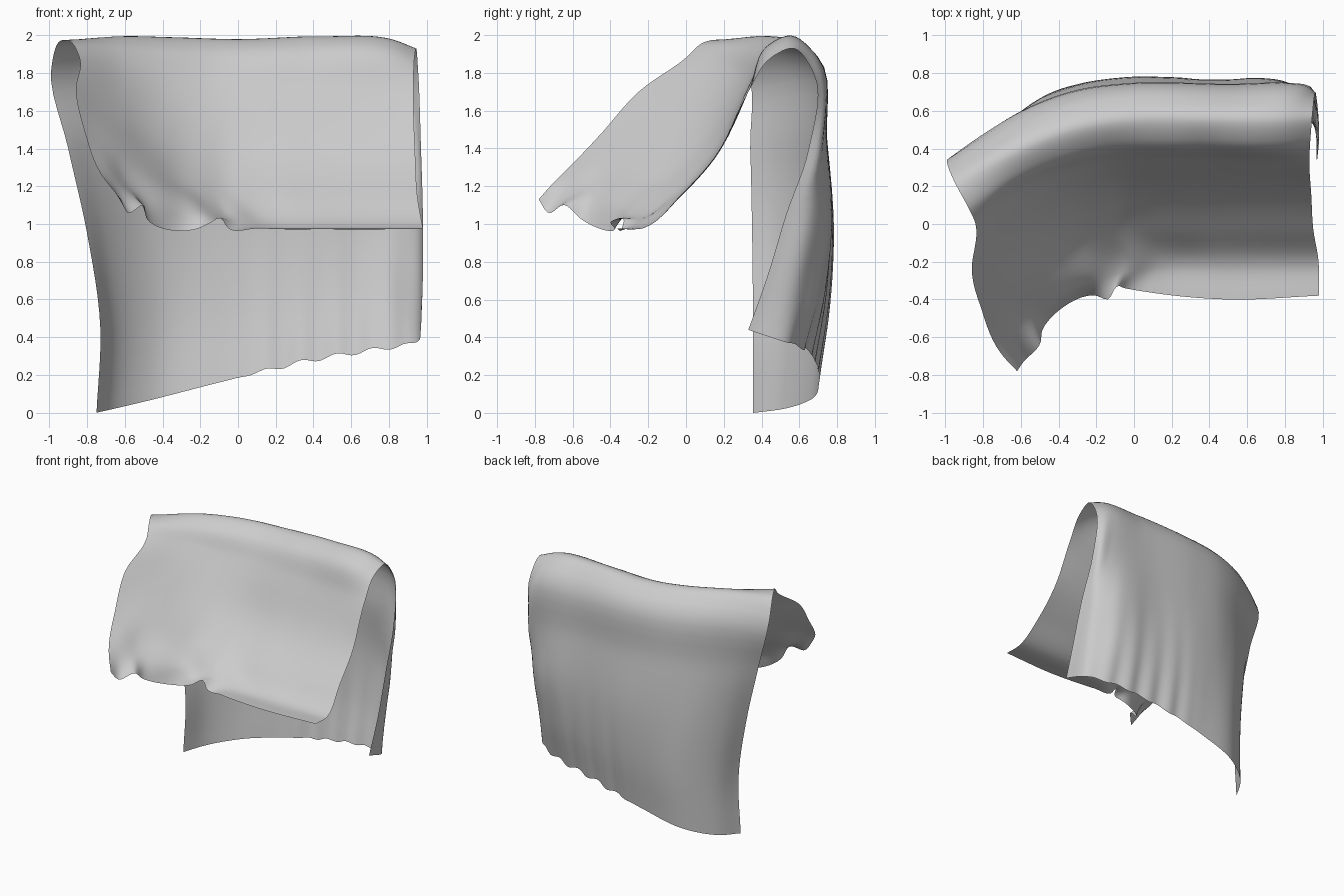
import bpy, bmesh, math
from mathutils import Vector

# Guide curves running along the cloth from its left edge to its right edge
front_hem = [(-.62, -.78, 1.13), (-.585, -.73, 1.06), (-.5, -.64, 1.10), (-.485, -.56, 1.03),
             (-.2, -.38, .98), (-.14, -.40, 1.01), (-.09, -.33, 1.03), (-.05, -.34, .976),
             (.1, -.365, .976), (.5, -.4, .976), (.98, -.38, .976)]
front_bend = [(-.73, -.65, 1.27), (-.5, -.46, 1.15), (-.15, -.28, 1.05), (.1, -.235, .99),
              (.5, -.225, .98), (.98, -.225, .98)]
front_low = [(-.81, -.45, 1.48), (-.57, -.29, 1.36), (-.3, -.12, 1.23), (-.1, -.04, 1.18),
             (.3, -.025, 1.155), (.95, -.025, 1.155)]
front_mid = [(-.86, -.25, 1.70), (-.62, -.09, 1.56), (-.4, .03, 1.45), (-.1, .13, 1.37),
             (.3, .15, 1.35), (.94, .15, 1.35)]
front_upper = [(-.84, 0, 1.88), (-.6, .18, 1.83), (-.4, .27, 1.79), (-.2, .32, 1.76),
               (.2, .335, 1.73), (.93, .33, 1.70)]
ridge_front = [(-.88, .09, 1.96), (-.64, .25, 1.95), (-.4, .35, 1.93), (-.15, .42, 1.92),
               (.3, .435, 1.93), (.85, .435, 1.91), (.935, .45, 1.88)]
ridge_top = [(-.95, .22, 1.965), (-.62, .39, 1.995), (-.35, .50, 1.99), (0, .56, 1.98),
             (.45, .56, 1.995), (.83, .56, 1.975), (.945, .57, 1.93)]
ridge_back = [(-.99, .32, 1.82), (-.8, .43, 1.87), (-.6, .54, 1.89), (-.3, .65, 1.89),
              (0, .69, 1.89), (.5, .69, 1.88), (.88, .685, 1.86), (.955, .67, 1.81)]
back_upper = [(-.9, .34, 1.4), (-.78, .455, 1.42), (-.6, .585, 1.43), (-.3, .71, 1.44),
              (0, .745, 1.44), (.4, .74, 1.44), (.86, .73, 1.43), (.95, .71, 1.42), (.97, .65, 1.4)]
back_mid = [(-.8, .35, .95), (-.7, .50, .95), (-.5, .665, .96), (-.3, .74, .97), (-.05, .778, .98),
            (.4, .765, 1.0), (.85, .73, 1.02), (.95, .65, 1.03), (.98, .53, 1.05)]
back_low = [(-.73, .355, .45), (-.65, .52, .46), (-.44, .69, .5), (-.1, .755, .55),
            (.4, .74, .62), (.83, .68, .67), (.95, .58, .69), (.98, .43, .72)]
back_hem = [(-.75, .355, 0), (-.66, .51, .02), (-.45, .66, .07), (-.1, .705, .16),
            (.4, .68, .28), (.8, .615, .345), (.94, .54, .37), (.97, .33, .44)]
guides = [front_hem, front_bend, front_low, front_mid, front_upper, ridge_front, ridge_top,
          ridge_back, back_upper, back_mid, back_low, back_hem]


def spline(pts, per):
    """Dense smooth curve through the points."""
    pts = [Vector(p) for p in pts]
    ext = [2 * pts[0] - pts[1]] + pts + [2 * pts[-1] - pts[-2]]
    out = []
    for i in range(1, len(ext) - 2):
        a, b, c, d = ext[i - 1:i + 3]
        # spacing-aware tangents keep uneven points free of loops
        la, lb, lc = [max((q - p).length, 1e-4) for p, q in ((a, b), (b, c), (c, d))]
        m0 = ((b - a) / la * lb + (c - b) / lb * la) / (la + lb) * lb
        m1 = ((c - b) / lb * lc + (d - c) / lc * lb) / (lb + lc) * lb
        for k in range(per):
            t = k / per
            h = 2 * t**3 - 3 * t**2 + 1
            out.append(b * h + m0 * (t**3 - 2 * t**2 + t) + c * (1 - h) + m1 * (t**3 - t**2))
    return out + [pts[-1]]


def even(pts, n):
    """Resample a curve into n evenly spaced points."""
    dense = spline(pts, 24)
    acc = [0]
    for p, q in zip(dense, dense[1:]):
        acc.append(acc[-1] + (q - p).length)
    out, j = [], 0
    for i in range(n):
        d = acc[-1] * i / (n - 1)
        while j < len(acc) - 2 and acc[j + 1] < d:
            j += 1
        out.append(dense[j].lerp(dense[j + 1], min(1, (d - acc[j]) / (acc[j + 1] - acc[j]))))
    return out


# Draped cloth: loft across the guide curves
N = 90
rows = [even(g, N) for g in guides]
cols = [spline([r[i] for r in rows], 6) for i in range(N)]
bm = bmesh.new()
grid = []
for col in cols:
    line = []
    for k, p in enumerate(col):
        v = k / (len(col) - 1)
        # hanging pleats and stepped hem at the back right
        w = max(0, (v - .74) / .26) ** 1.5 * min(1, max(0, (p.x + .02) / .2)) * min(1, max(0, (.97 - p.x) / .1))
        p = p + Vector((0, .007, -.012)) * (w * math.sin(p.x * 2 * math.pi / .19))
        # soft creases on the front left flap
        f = max(0, 1 - v / .35) * min(1, v / .06) * min(1, max(0, (.1 - p.x) / .15))
        p.y -= .006 * f * math.sin(p.x * 2 * math.pi / .24)
        line.append(bm.verts.new(p))
    grid.append(line)
for a, b in zip(grid, grid[1:]):
    for k in range(len(a) - 1):
        bm.faces.new((a[k], b[k], b[k + 1], a[k + 1]))
mesh = bpy.data.meshes.new("draped_cloth")
bm.to_mesh(mesh)
bm.free()
cloth = bpy.data.objects.new("draped_cloth", mesh)
bpy.context.collection.objects.link(cloth)
for poly in mesh.polygons:
    poly.use_smooth = True
